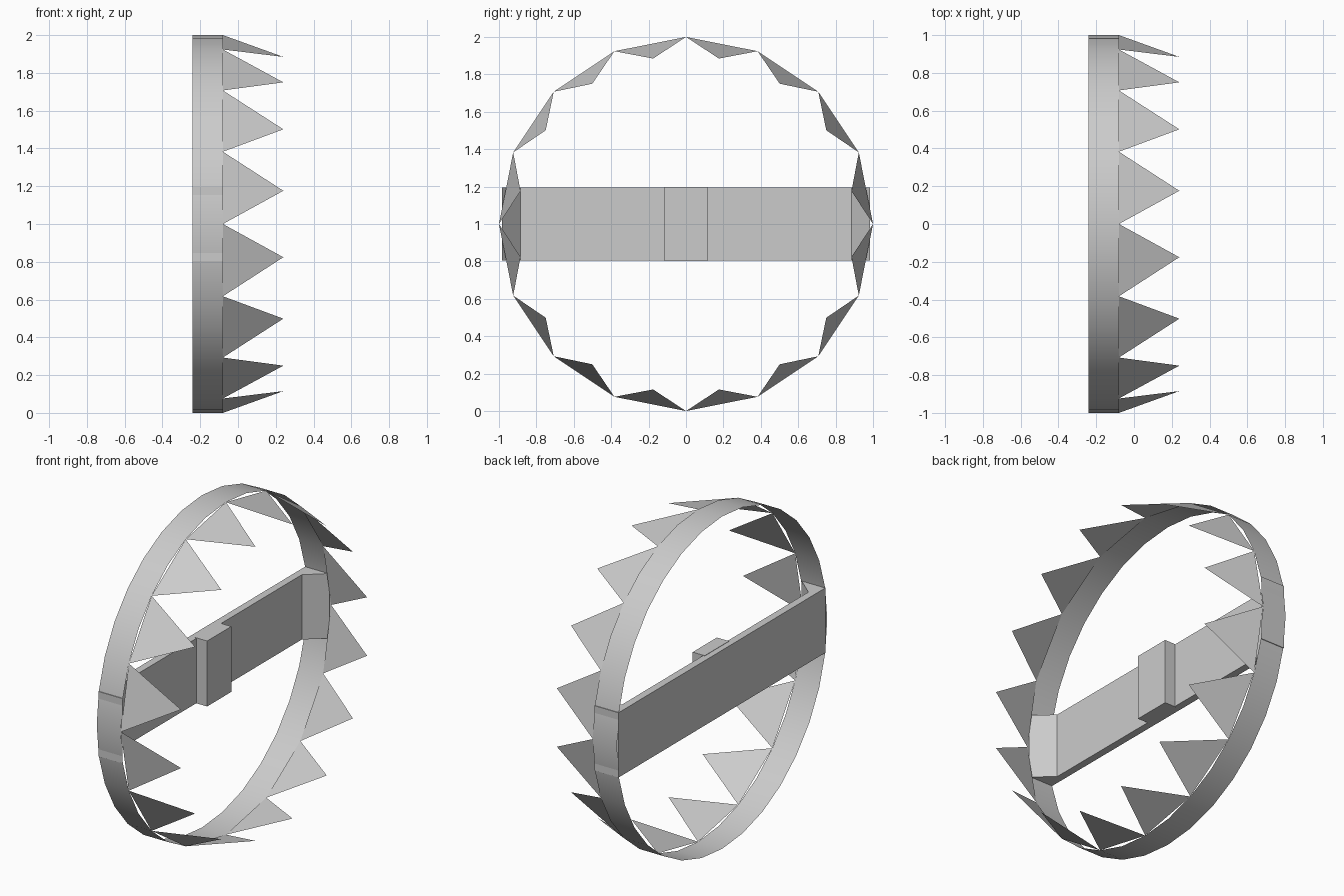
import bpy, bmesh, math
from mathutils import Vector

cube = bpy.data.objects.get("Cube")
if cube:
    bpy.data.objects.remove(cube, do_unlink=True)

# Single steel colour
steel = bpy.data.materials.new("grey steel")
steel.use_nodes = True
steel.diffuse_color = (0.6, 0.6, 0.6, 1)
steel.node_tree.nodes["Principled BSDF"].inputs["Base Color"].default_value = (0.6, 0.6, 0.6, 1)

X_BACK, X_RIM, X_TIP = -0.24, -0.08, 0.24
SIDES, TEETH = 32, 16


def finish(name, bm, smooth=False):
    mesh = bpy.data.meshes.new(name)
    bm.to_mesh(mesh)
    bm.free()
    mesh.materials.append(steel)
    obj = bpy.data.objects.new(name, mesh)
    bpy.context.collection.objects.link(obj)
    if smooth:
        for o in bpy.context.selected_objects:
            o.select_set(False)
        obj.select_set(True)
        bpy.context.view_layer.objects.active = obj
        bpy.ops.object.shade_smooth_by_angle(angle=math.radians(30))
    return obj


def on_ring(x, radius, turn):
    a = turn * 2 * math.pi
    return Vector((x, radius * math.cos(a), 1 + radius * math.sin(a)))


def extrude_profile(name, profile, z0, z1):
    """Closed (x, y) outline raised from z0 to z1."""
    bm = bmesh.new()
    face = bm.faces.new([bm.verts.new((x, y, z0)) for x, y in profile])
    up = bmesh.ops.extrude_face_region(bm, geom=[face])["geom"]
    bmesh.ops.translate(bm, vec=(0, 0, z1 - z0),
                        verts=[g for g in up if isinstance(g, bmesh.types.BMVert)])
    bmesh.ops.recalc_face_normals(bm, faces=bm.faces)
    return finish(name, bm)


# Thin sheet band of both jaws
bm = bmesh.new()
back = [bm.verts.new(on_ring(X_BACK, 1, i / SIDES)) for i in range(SIDES)]
rim = [bm.verts.new(on_ring(X_RIM, 1, i / SIDES)) for i in range(SIDES)]
for i in range(SIDES):
    j = (i + 1) % SIDES
    bm.faces.new((back[i], back[j], rim[j], rim[i]))
bmesh.ops.recalc_face_normals(bm, faces=bm.faces)
finish("jaw_band", bm, smooth=True)

# Flat triangular teeth leaning inwards
bm = bmesh.new()
for i in range(TEETH):
    bm.faces.new([bm.verts.new(p) for p in (
        on_ring(X_RIM, 1, i / TEETH),
        on_ring(X_RIM, 1, (i + 1) / TEETH),
        on_ring(X_TIP, 0.902, (i + 0.5) / TEETH))])
finish("jaw_teeth", bm)

# Cross bar with sloped end stops
X_BAR = -0.195
half = [(X_BACK, 0.985), (X_RIM, 0.985), (X_BAR, 0.885)]
outline = half + [(x, -y) for x, y in reversed(half)]
extrude_profile("cross_bar", outline, 0.805, 1.195)

# Raised trigger pad in the middle of the bar
extrude_profile("trigger_pad", [(X_BAR - 0.01, -0.115), (-0.125, -0.115),
                                (-0.125, 0.115), (X_BAR - 0.01, 0.115)], 0.803, 1.197)
